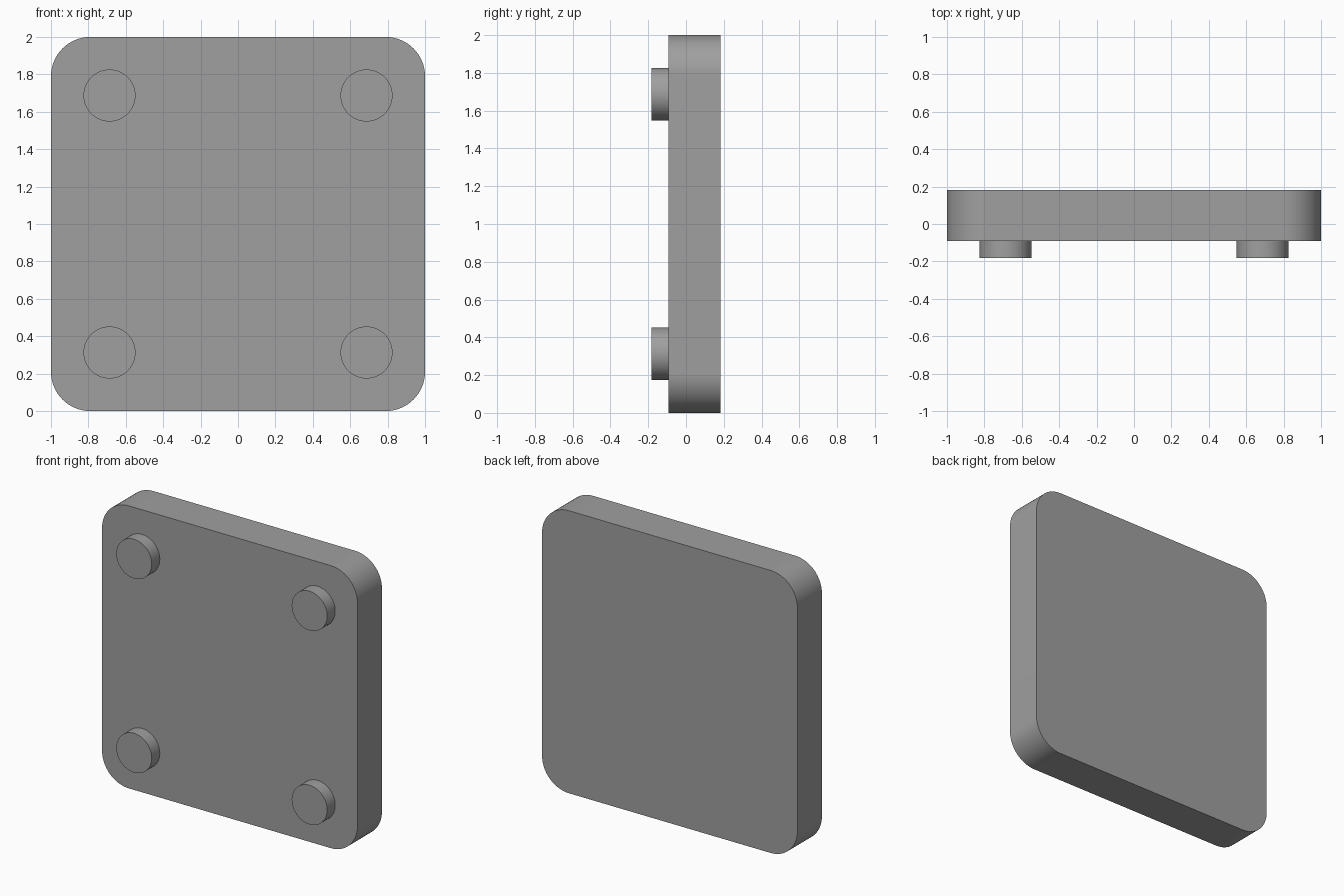
import bpy, bmesh, math

if "Cube" in bpy.data.objects:
    bpy.data.objects.remove(bpy.data.objects["Cube"])

grey = bpy.data.materials.new("plain_grey")
grey.diffuse_color = (0.35, 0.35, 0.35, 1)
grey.use_nodes = True
grey.node_tree.nodes["Principled BSDF"].inputs["Base Color"].default_value = grey.diffuse_color


def extrude_outline(name, points, y_front, y_back):
    """Solid made by extruding an (x, z) outline along y."""
    bm = bmesh.new()
    face = bm.faces.new([bm.verts.new((x, y_front, z)) for x, z in points])
    out = bmesh.ops.extrude_face_region(bm, geom=[face])
    moved = [g for g in out["geom"] if isinstance(g, bmesh.types.BMVert)]
    bmesh.ops.translate(bm, verts=moved, vec=(0, y_back - y_front, 0))
    bmesh.ops.recalc_face_normals(bm, faces=bm.faces)
    mesh = bpy.data.meshes.new(name)
    bm.to_mesh(mesh)
    bm.free()
    mesh.materials.append(grey)
    obj = bpy.data.objects.new(name, mesh)
    bpy.context.collection.objects.link(obj)
    bpy.ops.object.select_all(action='DESELECT')
    obj.select_set(True)
    bpy.context.view_layer.objects.active = obj
    bpy.ops.object.shade_smooth_by_angle(angle=math.radians(30))
    return obj


def arc(cx, cz, radius, start, sweep, steps):
    return [(cx + radius * math.cos(math.radians(start + sweep * i / steps)),
             cz + radius * math.sin(math.radians(start + sweep * i / steps)))
            for i in range(steps + 1)]


# Square plate with rounded corners
R = 0.21
outline = []
for sx, sz, start in ((1, 1, 0), (-1, 1, 90), (-1, -1, 180), (1, -1, 270)):
    outline += arc(sx * (1 - R), 1 + sz * (1 - R), R, start, 90, 16)
extrude_outline("plate", outline, -0.092, 0.182)

# Four round pegs on the front face
for side, sx in (("left", -1), ("right", 1)):
    for level, sz in (("lower", -1), ("upper", 1)):
        circle = arc(sx * 0.687, 1 + sz * 0.687, 0.139, 0, 360, 48)[:-1]
        extrude_outline(f"{level}_{side}_peg", circle, -0.182, -0.092)
